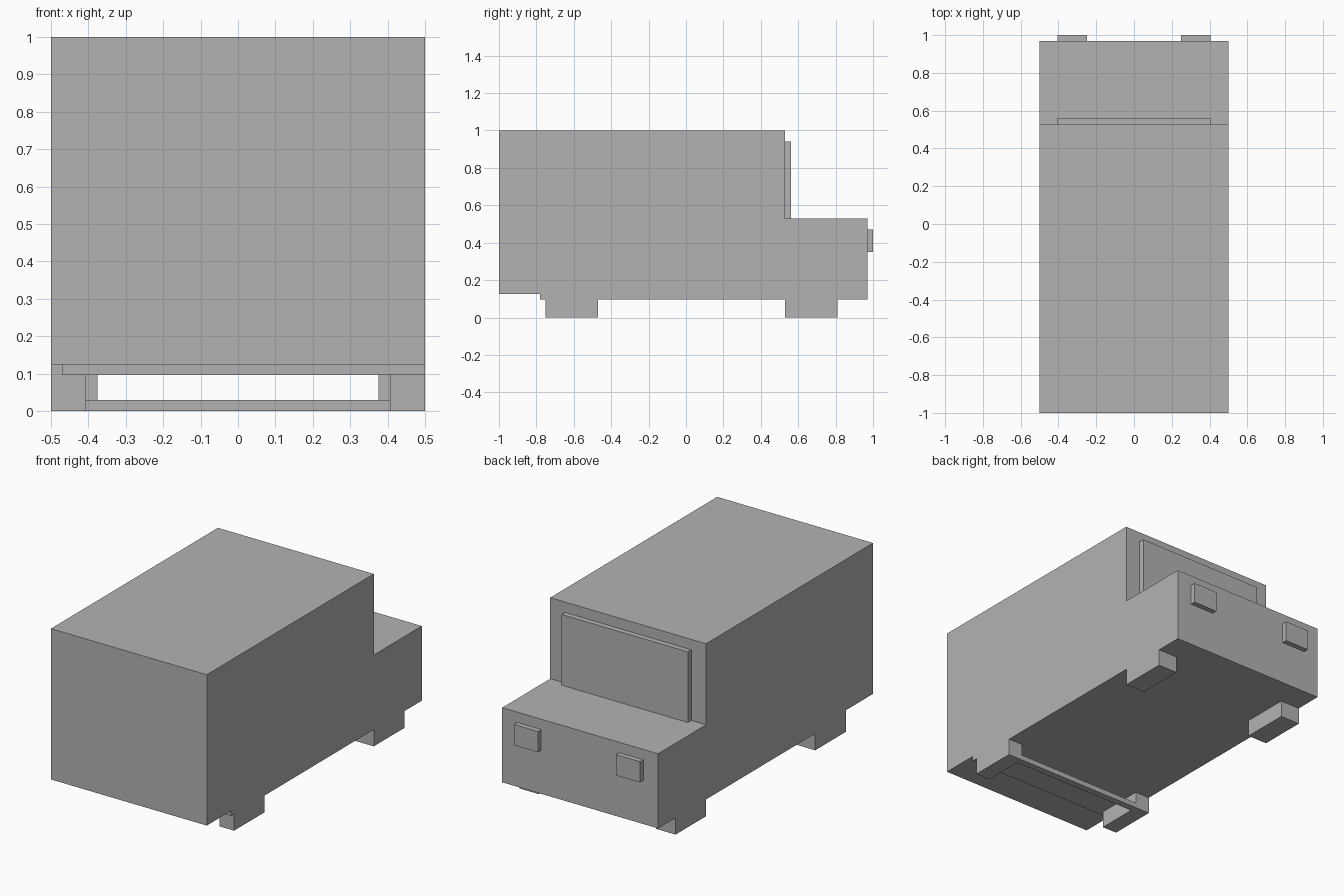
import bpy
import bmesh

cube = bpy.data.objects.get("Cube")
if cube:
    bpy.data.objects.remove(cube, do_unlink=True)

grey = bpy.data.materials.new("plain grey")
grey.use_nodes = True
colour = (0.45, 0.45, 0.45, 1)
grey.diffuse_color = colour
grey.node_tree.nodes["Principled BSDF"].inputs["Base Color"].default_value = colour


def finish(name, bm):
    bmesh.ops.recalc_face_normals(bm, faces=bm.faces)
    mesh = bpy.data.meshes.new(name)
    bm.to_mesh(mesh)
    bm.free()
    mesh.materials.append(grey)
    obj = bpy.data.objects.new(name, mesh)
    bpy.context.collection.objects.link(obj)
    return obj


def box(name, x, y, z):
    """Box from (min, max) ranges on each axis."""
    bm = bmesh.new()
    bmesh.ops.create_cube(bm, size=1)
    for v in bm.verts:
        v.co = [r[0] if c < 0 else r[1] for r, c in zip((x, y, z), v.co)]
    return finish(name, bm)


def extrude_profile(name, profile, half_width):
    """Side profile of (y, z) points extruded across the width."""
    bm = bmesh.new()
    face = bm.faces.new([bm.verts.new((-half_width, y, z)) for y, z in profile])
    result = bmesh.ops.extrude_face_region(bm, geom=[face])
    moved = [g for g in result["geom"] if isinstance(g, bmesh.types.BMVert)]
    bmesh.ops.translate(bm, verts=moved, vec=(2 * half_width, 0, 0))
    return finish(name, bm)


# Van body: tall cargo box, low bonnet and raised rear overhang
extrude_profile("body", [
    (-1, 0.125), (-0.75, 0.125), (-0.75, 0.097), (0.97, 0.097),
    (0.97, 0.53), (0.53, 0.53), (0.53, 1), (-1, 1)], 0.5)

# Small lip under the overhang, and the windscreen panel
box("floor_lip", (-0.47, 0.5), (-0.78, -0.75), (0.097, 0.125))
box("windscreen", (-0.405, 0.405), (0.53, 0.562), (0.53, 0.94))

# Mirrored block wheels and headlights
for side, s in (("left", 1), ("right", -1)):
    def span(inner, outer):
        return sorted((s * inner, s * outer))
    box(f"{side}_rear_wheel", span(0.407, 0.5), (-0.75, -0.47), (0, 0.097))
    box(f"{side}_front_wheel", span(0.375, 0.5), (0.53, 0.81), (0, 0.097))
    box(f"{side}_headlight", span(0.25, 0.405), (0.97, 1), (0.35, 0.47))

# Thin bar joining the rear wheels
box("rear_axle_bar", (-0.407, 0.407), (-0.51, -0.47), (0, 0.03))
